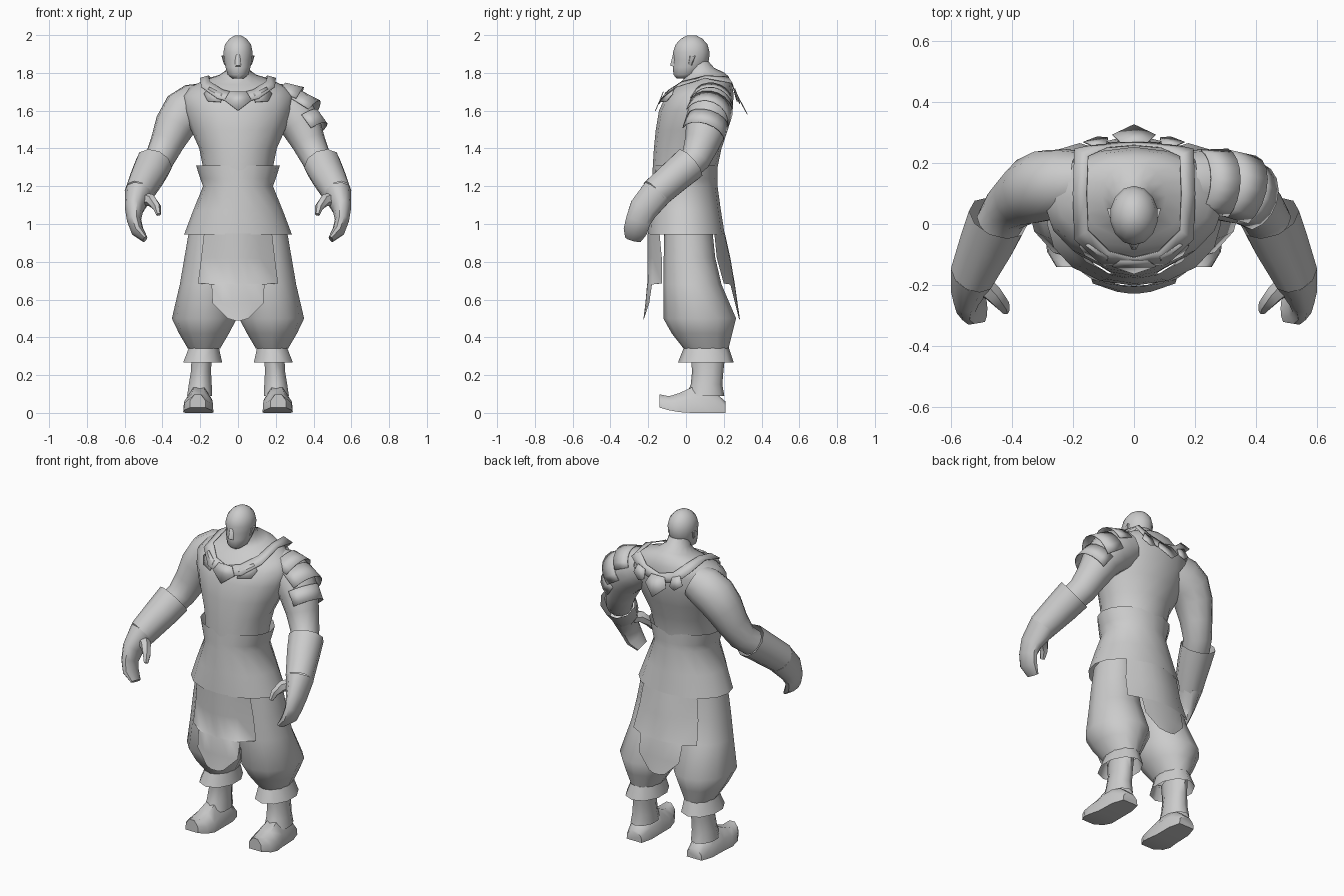
import bpy, bmesh, math
from mathutils import Vector

grey = bpy.data.materials.new("plain_grey")
grey.diffuse_color = (0.6, 0.6, 0.6, 1)


def finish(name, bm, mirror=False, angle=50, solid=0):
    bmesh.ops.recalc_face_normals(bm, faces=bm.faces)
    me = bpy.data.meshes.new(name)
    bm.to_mesh(me)
    bm.free()
    me.materials.append(grey)
    ob = bpy.data.objects.new(name, me)
    bpy.context.collection.objects.link(ob)
    bpy.ops.object.select_all(action='DESELECT')
    ob.select_set(True)
    bpy.context.view_layer.objects.active = ob
    bpy.ops.object.shade_smooth_by_angle(angle=math.radians(angle))
    if solid:
        m = ob.modifiers.new("thickness", 'SOLIDIFY')
        m.thickness, m.offset = solid, 0
    if mirror:
        ob.modifiers.new("mirror", 'MIRROR')
    return ob


def skin(bm, rings, closed=True, caps=True):
    """Bridge rows of points with quads."""
    rows = [[bm.verts.new(p) for p in r] for r in rings]
    n = len(rows[0])
    for a, b in zip(rows, rows[1:]):
        for i in range(n if closed else n - 1):
            j = (i + 1) % n
            bm.faces.new((a[i], a[j], b[j], b[i]))
    if closed and caps:
        bm.faces.new(rows[0])
        bm.faces.new(rows[-1])


def stack(name, rings, n=14, caps=True, **kw):
    """Body of level ovals: (z, half width, front y, back y[, centre x[, rise to the back]])."""
    out = []
    for z, rx, yf, yb, *c in rings:
        x0 = c[0] if c else 0
        tilt = c[1] if len(c) > 1 else 0
        out.append([(x0 + rx * math.sin(t), (yf + yb) / 2 - (yb - yf) / 2 * math.cos(t),
                     z - tilt * math.cos(t)) for t in (math.tau * i / n for i in range(n))])
    bm = bmesh.new()
    skin(bm, out, caps=caps)
    return finish(name, bm, **kw)


def tube(name, pts, n=10, arc=None, caps=True, **kw):
    """Limb along a path: (x, y, z, radius across, radius in depth)."""
    P = [Vector(p[:3]) for p in pts]
    out = []
    for i, p in enumerate(pts):
        d = (P[min(i + 1, len(P) - 1)] - P[max(i - 1, 0)]).normalized()
        u = Vector((1, 0, 0))
        u = (u - d * u.dot(d)).normalized()
        v = d.cross(u)
        if arc:
            ang = [arc * (2 * k / n - 1) for k in range(n + 1)]
        else:
            ang = [math.tau * k / n for k in range(n)]
        out.append([P[i] + u * p[3] * math.cos(t) + v * p[4] * math.sin(t) for t in ang])
    bm = bmesh.new()
    skin(bm, out, closed=not arc, caps=caps)
    return finish(name, bm, **kw)


def panel(name, rows):
    """Hanging cloth: (z, half width, centre y, edge y)."""
    bm = bmesh.new()
    skin(bm, [[(w * t, yc + (ye - yc) * t * t, z) for t in (-1, -.6, -.25, 0, .25, .6, 1)]
              for z, w, yc, ye in rows], closed=False)
    return finish(name, bm)


def plate(name, outline, mirror=False):
    """Flat badge with a thin edge."""
    bm = bmesh.new()
    bm.faces.new([bm.verts.new(p) for p in outline])
    return finish(name, bm, mirror=mirror, solid=0.004)


# Torso running up into the neck, higher at the back
stack("torso", [(1.25, .18, -.177, .163), (1.3, .185, -.176, .167), (1.4, .205, -.17, .188),
                (1.5, .25, -.16, .222), (1.6, .285, -.143, .247), (1.68, .295, -.11, .252, 0, .008),
                (1.725, .255, -.075, .243, 0, .015), (1.76, .18, -.045, .225, 0, .022),
                (1.783, .105, -.015, .2, 0, .02), (1.808, .066, -.005, .15, 0, .018),
                (1.86, .058, 0, .12)], n=16, caps=False, angle=60)

# Head, nose and ears
stack("head", [(1.77, .03, -.05, .02), (1.79, .056, -.066, .06), (1.83, .068, -.07, .105),
               (1.87, .076, -.065, .122), (1.91, .079, -.069, .125), (1.95, .071, -.055, .114),
               (1.98, .048, -.028, .088), (1.998, .018, .005, .055)], n=14)
bm = bmesh.new()
skin(bm, [[(-.02, -.058, 1.83), (.02, -.058, 1.83), (.012, -.06, 1.9), (-.012, -.06, 1.9)],
          [(-.007, -.084, 1.84), (.007, -.084, 1.84), (.005, -.07, 1.895), (-.005, -.07, 1.895)]])
finish("nose", bm, angle=80)
bm = bmesh.new()
skin(bm, [[(.066, .01, 1.84), (.066, .03, 1.835), (.066, .05, 1.89), (.066, .015, 1.89)],
          [(.074, .015, 1.85), (.076, .03, 1.85), (.088, .05, 1.892), (.08, .022, 1.888)]])
finish("ear", bm, mirror=True)

# Robe skirt with a flared waist, then front and back panels
stack("skirt", [(1.31, .222, -.174, .166), (1.24, .2, -.18, .166), (1.2, .185, -.183, .167),
                (1.07, .238, -.195, .185), (.945, .285, -.202, .205)], n=16, caps=False)
panel("front_panel", [(.95, .18, -.203, -.14), (.82, .195, -.204, -.128), (.685, .212, -.205, -.128),
                      (.68, .14, -.206, -.18), (.58, .135, -.215, -.195), (.5, .055, -.225, -.222),
                      (.49, .02, -.227, -.227)])
panel("back_panel", [(.95, .18, .206, .15), (.82, .197, .235, .163), (.685, .214, .258, .2),
                     (.68, .14, .259, .235), (.58, .135, .273, .26), (.5, .055, .285, .28),
                     (.49, .02, .287, .287)])

# Baggy trousers with cuffs
stack("trouser_leg", [(.96, .115, -.115, .14, .145), (.82, .13, -.118, .155, .154),
                      (.68, .145, -.12, .188, .163), (.5, .172, -.12, .265, .178),
                      (.42, .132, -.075, .245, .18), (.34, .085, -.012, .225, .18)],
      n=12, caps=False, mirror=True)
stack("trouser_cuff", [(.35, .082, -.01, .225, .18), (.268, .108, -.042, .252, .187)],
      n=10, caps=False, mirror=True)

# Boots: shaft, then a foot with an upturned toe
stack("boot_shaft", [(.31, .056, .025, .208, .192), (.22, .056, .032, .198, .196),
                     (.15, .064, .025, .192, .2), (.09, .07, .0, .203, .203)],
      n=10, caps=False, mirror=True)
bm = bmesh.new()
foot = []
for y, half, cx, low, top in ((.21, .05, .202, 0, .06), (.14, .07, .205, 0, .12), (.03, .072, .207, 0, .135),
                              (-.035, .08, .21, .004, .105), (-.09, .072, .213, .014, .088),
                              (-.14, .042, .213, .028, .098)):
    mid = low + (top - low) * .55
    foot.append([(cx - half, y, low), (cx + half, y, low), (cx + half * .95, y, mid),
                 (cx + half * .4, y, top), (cx - half * .4, y, top), (cx - half * .95, y, mid)])
skin(bm, foot)
finish("boot_foot", bm, mirror=True)

# Arms and bracers
tube("upper_arm", [(.165, .14, 1.655, .1, .1), (.22, .135, 1.63, .122, .112), (.285, .127, 1.59, .124, .118),
                   (.335, .11, 1.52, .108, .112), (.375, .085, 1.43, .09, .094),
                   (.415, .05, 1.345, .08, .08), (.445, .0, 1.3, .076, .076)],
     n=12, caps=False, mirror=True)
tube("bracer", [(.445, .02, 1.32, .1, .097), (.475, -.05, 1.26, .094, .092),
                (.528, -.165, 1.16, .076, .086)], caps=False, mirror=True)

# Mitten-like hands with a thumb
tube("hand", [(.525, -.155, 1.165, .076, .086), (.55, -.225, 1.08, .05, .08), (.55, -.252, 1.02, .038, .07),
              (.533, -.268, .965, .034, .066), (.492, -.28, .92, .016, .045)], n=10, mirror=True)
tube("thumb", [(.52, -.18, 1.135, .04, .04), (.46, -.23, 1.125, .03, .034),
               (.43, -.262, 1.09, .023, .026), (.42, -.284, 1.05, .013, .014)], n=6, mirror=True)

# Layered pad on one shoulder only
tube("shoulder_pad_upper", [(.2, .135, 1.65, .11, .11), (.285, .128, 1.605, .135, .12)],
     n=8, arc=1.2, solid=.004)
tube("shoulder_pad_middle", [(.27, .13, 1.605, .118, .118), (.36, .105, 1.545, .132, .12)],
     n=8, arc=1.4, solid=.004)
tube("shoulder_pad_lower", [(.33, .112, 1.54, .112, .114), (.38, .09, 1.47, .112, .114)],
     n=8, arc=1.5, solid=.004)

# Collar band around the neck, inner and outer edges
inner = [(0, .258, 1.7), (.09, .25, 1.725), (.15, .222, 1.78), (.155, .1, 1.785),
         (.15, -.02, 1.755), (.08, -.09, 1.71), (0, -.11, 1.69)]
outer = [(0, .272, 1.645), (.12, .262, 1.675), (.195, .245, 1.745), (.2, .1, 1.772),
         (.195, -.05, 1.725), (.11, -.13, 1.665), (0, -.144, 1.635)]
bm = bmesh.new()
skin(bm, [inner, outer], closed=False)
finish("collar_band", bm, mirror=True, solid=.004)

# Badges on the chest and back
plate("chest_badge", [(-.045, -.12, 1.7), (.045, -.12, 1.7), (.072, -.138, 1.655),
                      (0, -.162, 1.6), (-.072, -.138, 1.655)])
plate("chest_side_badge", [(.085, -.108, 1.695), (.15, -.066, 1.725), (.18, -.07, 1.69),
                           (.16, -.102, 1.65), (.09, -.138, 1.645)], mirror=True)
plate("back_badge", [(-.045, .268, 1.69), (.045, .268, 1.69), (.07, .292, 1.64),
                     (0, .325, 1.58), (-.07, .292, 1.64)])
plate("back_side_badge", [(.09, .262, 1.7), (.14, .258, 1.72), (.165, .268, 1.67),
                          (.12, .285, 1.635), (.085, .282, 1.65)], mirror=True)
